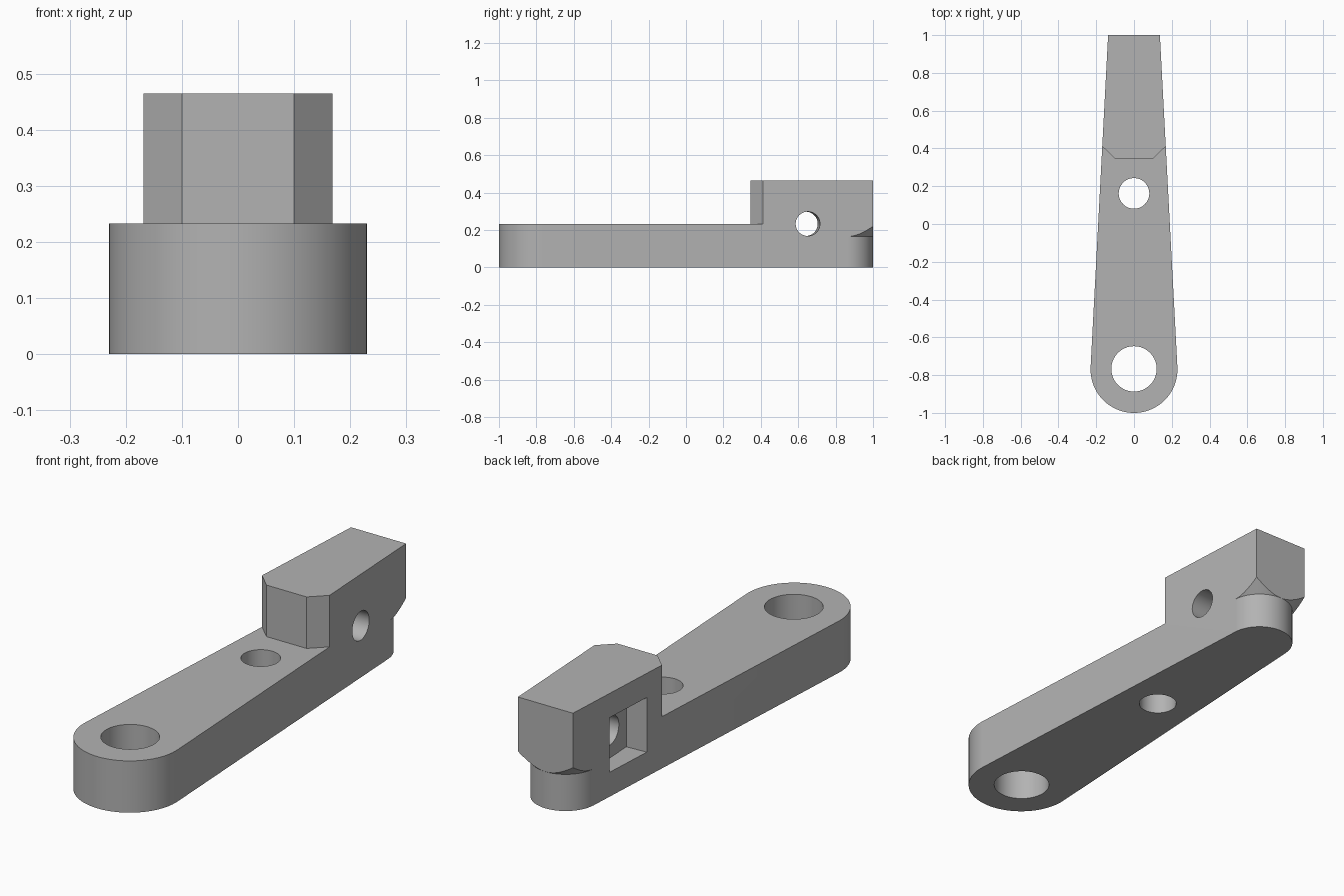
import bpy, bmesh
from math import sin, cos, pi, atan
from mathutils import Matrix

cube = bpy.data.objects.get("Cube")
if cube:
    bpy.data.objects.remove(cube)

# Main sizes
TAPER = 0.0525
TILT = atan(TAPER)
BACK = 0.137               # half width at the back end
HEIGHT, ARM_TOP, LEDGE = 0.465, 0.233, 0.165
PIVOT_Y, PIVOT_R = -0.77, 0.23
FOOT_R = BACK * cos(TILT) / (1 - sin(TILT))
FOOT_Y = 1 - FOOT_R

grey = bpy.data.materials.new("steel grey")
grey.use_nodes = True
color = (0.45, 0.45, 0.45, 1)
grey.diffuse_color = color
grey.node_tree.nodes["Principled BSDF"].inputs["Base Color"].default_value = color


def finish(name, bm):
    bmesh.ops.recalc_face_normals(bm, faces=bm.faces)
    mesh = bpy.data.meshes.new(name)
    bm.to_mesh(mesh)
    bm.free()
    mesh.materials.append(grey)
    obj = bpy.data.objects.new(name, mesh)
    bpy.context.collection.objects.link(obj)
    return obj


def prism(name, outline, low, high):
    bm = bmesh.new()
    face = bm.faces.new([bm.verts.new((x, y, low)) for x, y in outline])
    new = bmesh.ops.extrude_face_region(bm, geom=[face])["geom"]
    verts = [v for v in new if isinstance(v, bmesh.types.BMVert)]
    bmesh.ops.translate(bm, vec=(0, 0, high - low), verts=verts)
    return finish(name, bm)


def cylinder(name, radius, matrix):
    bm = bmesh.new()
    bmesh.ops.create_cone(bm, cap_ends=True, segments=64, radius1=radius,
                          radius2=radius, depth=2, matrix=matrix)
    return finish(name, bm)


def cut(body, cutter):
    mod = body.modifiers.new(cutter.name, "BOOLEAN")
    mod.operation = "DIFFERENCE"
    mod.solver = "EXACT"
    mod.object = cutter
    cutter.hide_render = True
    bpy.context.view_layer.objects.active = body
    bpy.ops.object.modifier_apply(modifier=mod.name)
    bpy.data.objects.remove(cutter)


# Tapered arm with a round pivot end and a square back
steps = 64
start, sweep = pi - TILT, pi + 2 * TILT
outline = [(BACK, 1), (-BACK, 1)]
for i in range(steps + 1):
    a = start + sweep * i / steps
    outline.append((PIVOT_R * cos(a), PIVOT_Y + PIVOT_R * sin(a)))
lever = prism("lever_arm", outline, 0, HEIGHT)

# Lower the arm in front of the chamfered head
front = [(-1, -1.5), (1, -1.5), (1, 1.22), (0.1, 0.345), (-0.1, 0.345), (-1, 1.22)]
cut(lever, prism("head_step", front, ARM_TOP, 1))

# Round the foot below the head, with a conical flare above it
bm = bmesh.new()
r = FOOT_R - 0.0003
profile = [(r, -0.1), (r, LEDGE), (r + 0.1, LEDGE + 0.1), (0.4, LEDGE + 0.1), (0.4, -0.1)]
rings = []
for i in range(steps + 1):
    a = TILT + (pi - 2 * TILT) * i / steps
    rings.append([bm.verts.new((d * cos(a), FOOT_Y + d * sin(a), z)) for d, z in profile])
for a, b in zip(rings, rings[1:]):
    for j in range(len(profile)):
        k = (j + 1) % len(profile)
        bm.faces.new((a[j], a[k], b[k], b[j]))
bm.faces.new(rings[0])
bm.faces.new(rings[-1])
cut(lever, finish("foot_flare", bm))

# Vertical holes
for name, y, radius in (("pivot_hole", -0.767, 0.12), ("pin_hole", 0.162, 0.081)):
    cut(lever, cylinder(name, radius, Matrix.Translation((0, y, 0))))

# Square nut pocket and cross hole, square to the left side
frame = Matrix.Translation((-0.156, 0.635, 0.233)) @ Matrix.Rotation(TILT, 4, "Z")
bm = bmesh.new()
depth = 0.085
bmesh.ops.create_cube(bm, size=1, matrix=frame @ Matrix.Translation((depth - 0.2, 0, 0))
                      @ Matrix.Diagonal((0.4, 0.246, 0.246, 1)))
cut(lever, finish("nut_pocket", bm))
cut(lever, cylinder("bolt_hole", 0.065, frame @ Matrix.Rotation(pi / 2, 4, "Y")))

# Smooth the round walls, keep the edges crisp
bpy.ops.object.select_all(action="DESELECT")
lever.select_set(True)
bpy.context.view_layer.objects.active = lever
bpy.ops.object.shade_smooth_by_angle(angle=pi / 9)
